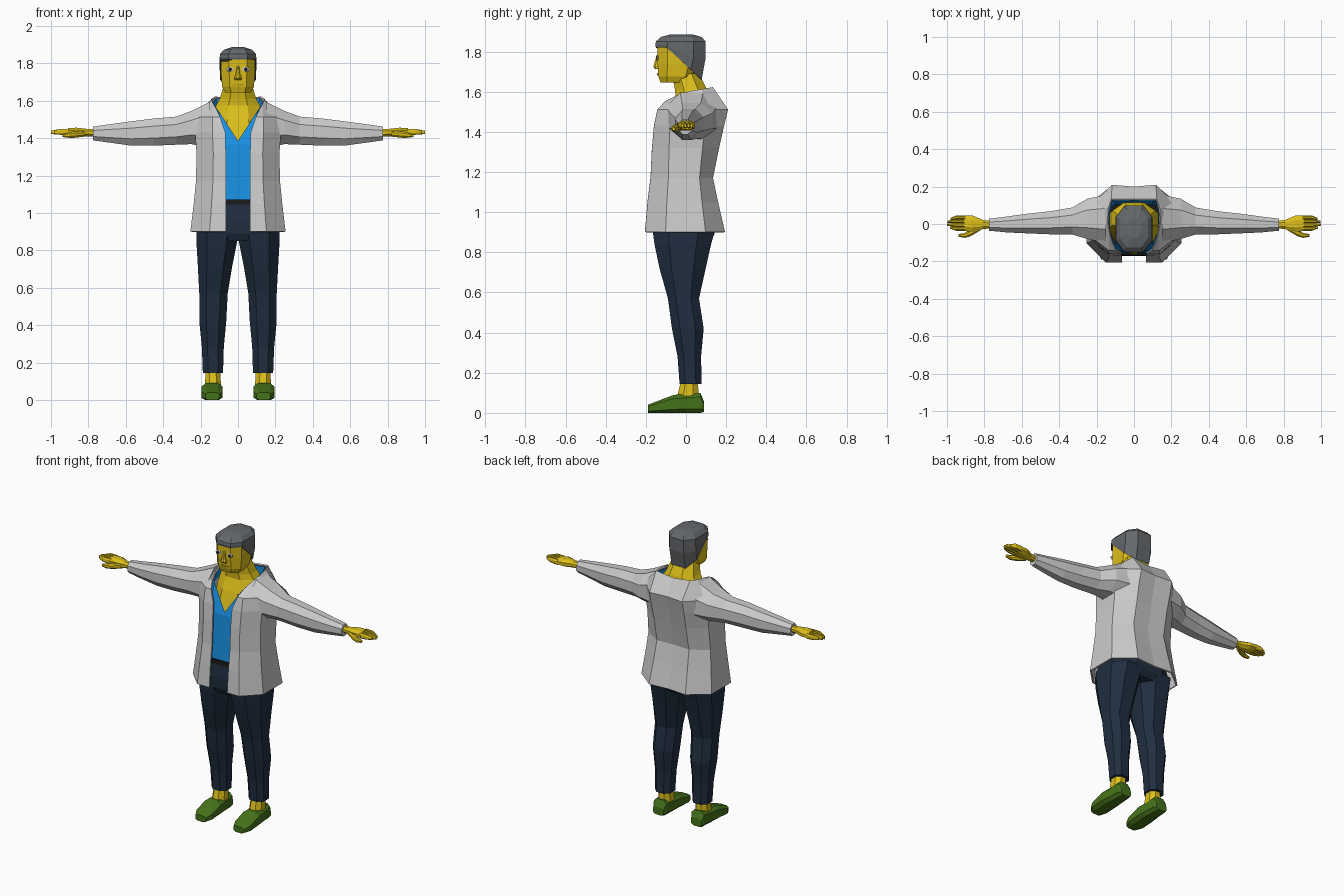
import bpy, bmesh


def mat(name, r, g, b):
    m = bpy.data.materials.new(name)
    m.diffuse_color = (r, g, b, 1)
    return m


SKIN = mat("skin_yellow", 0.72, 0.52, 0.01)
HAIR = mat("hair_grey", 0.13, 0.14, 0.15)
NAVY = mat("navy", 0.014, 0.028, 0.052)
BLUE = mat("shirt_blue", 0.01, 0.29, 0.8)
GREEN = mat("shoe_green", 0.06, 0.17, 0.01)
BLACK = mat("black", 0.01, 0.01, 0.01)
WHITE = mat("white", 0.8, 0.8, 0.8)


def ring(axis, level, u0, u1, v0, v1, c=0.28):
    """Eight-sided section: a rectangle with cut corners, across the axis."""
    du, dv = (u1 - u0) * c, (v1 - v0) * c
    uv = [(u0 + du, v0), (u1 - du, v0), (u1, v0 + dv), (u1, v1 - dv),
          (u1 - du, v1), (u0 + du, v1), (u0, v1 - dv), (u0, v0 + dv)]
    place = {"x": lambda u, v: (level, u, v),
             "y": lambda u, v: (u, level, v),
             "z": lambda u, v: (u, v, level)}[axis]
    return [place(u, v) for u, v in uv]


def loft(name, rings, material=None, closed=True, mirror=False, wall=0):
    """Skin a list of equal-length rings with flat quads."""
    bm = bmesh.new()
    rows = [[bm.verts.new(p) for p in r] for r in rings]
    n = len(rows[0])
    for a, b in zip(rows, rows[1:]):
        for i in range(n if closed else n - 1):
            j = (i + 1) % n
            bm.faces.new((a[i], a[j], b[j], b[i]))
    if closed:
        bm.faces.new(rows[0][::-1])
        bm.faces.new(rows[-1])
    bmesh.ops.recalc_face_normals(bm, faces=bm.faces)
    me = bpy.data.meshes.new(name)
    bm.to_mesh(me)
    bm.free()
    ob = bpy.data.objects.new(name, me)
    bpy.context.collection.objects.link(ob)
    if material:
        me.materials.append(material)
    if mirror:
        ob.modifiers.new("mirror", "MIRROR").use_axis[0] = True
    if wall:
        s = ob.modifiers.new("wall", "SOLIDIFY")
        s.thickness, s.offset = wall, 0
    return ob


def sections(axis, rows, c=0.28):
    return [ring(axis, *r, c) for r in rows]


def column(rows, c=0.28):
    """Sections centred on x = 0 from (z, half width, front, back)."""
    return [ring("z", z, -w, w, f, b, c) for z, w, f, b in rows]


def half_coat(z, xo, w, yf, yb):
    return [(xo, yf, z), (0.6 * w, yf, z), (w, yf * 0.5, z),
            (w, yb * 0.5, z), (0.52 * w, yb, z), (0, yb * 0.95, z)]


# open jacket, half a shell mirrored
coat = [half_coat(*r) for r in [
    (0.90, 0.065, 0.25, -0.20, 0.19),
    (1.05, 0.065, 0.232, -0.187, 0.155),
    (1.17, 0.065, 0.22, -0.172, 0.13),
    (1.32, 0.065, 0.217, -0.165, 0.16),
    (1.43, 0.068, 0.225, -0.155, 0.185),
    (1.51, 0.095, 0.222, -0.138, 0.205)]]
coat.append([(0.113, -0.10, 1.55), (0.13, -0.04, 1.58), (0.138, 0.02, 1.60),
             (0.135, 0.08, 1.61), (0.12, 0.13, 1.62), (0, 0.13, 1.605)])
loft("jacket", coat, closed=False, mirror=True, wall=0.01)

# sleeves
loft("sleeves", sections("x", [
    (0.15, -0.10, 0.155, 1.35, 1.595),
    (0.25, -0.08, 0.135, 1.368, 1.545),
    (0.33, -0.056, 0.088, 1.365, 1.515),
    (0.45, -0.055, 0.068, 1.36, 1.505),
    (0.57, -0.05, 0.055, 1.36, 1.49),
    (0.68, -0.045, 0.04, 1.375, 1.475),
    (0.775, -0.036, 0.028, 1.388, 1.462)]), mirror=True)

# shirt with a V neck
shirt = [half_coat(*r) for r in [
    (1.05, 0, 0.19, -0.155, 0.12),
    (1.20, 0, 0.188, -0.15, 0.105),
    (1.365, 0, 0.188, -0.142, 0.135)]]
shirt.append([(0, -0.137, 1.385), (0.10, -0.10, 1.54), (0.127, -0.04, 1.578),
              (0.128, 0.06, 1.60), (0.115, 0.12, 1.612), (0, 0.122, 1.60)])
loft("shirt", shirt, BLUE, closed=False, mirror=True)

# neck and upper chest
loft("neck", column([
    (1.36, 0.14, -0.125, 0.11),
    (1.50, 0.13, -0.083, 0.115),
    (1.575, 0.118, -0.052, 0.115),
    (1.61, 0.098, -0.055, 0.105),
    (1.69, 0.073, -0.07, 0.065)]), SKIN)

# head
loft("head", column([
    (1.645, 0.07, -0.127, 0.0),
    (1.675, 0.085, -0.137, 0.04),
    (1.74, 0.09, -0.142, 0.065),
    (1.83, 0.09, -0.143, 0.075),
    (1.86, 0.07, -0.12, 0.06)], 0.24), SKIN)


# hair cap whose lower edge slopes down to the nape
def hairline(y):
    return 1.82 - max(0, y + 0.095) * 0.93


edge = [(x, y, hairline(y)) for x, y, z in ring("z", 0, -0.095, 0.095, -0.15, 0.078, 0.24)]
middle = [(x, y, max(hairline(y) + 0.012, 1.77))
          for x, y, z in ring("z", 0, -0.098, 0.098, -0.153, 0.098, 0.24)]
loft("hair", [edge, middle] + column([
    (1.85, 0.096, -0.15, 0.098),
    (1.873, 0.075, -0.125, 0.078),
    (1.886, 0.035, -0.075, 0.03)], 0.24), HAIR)

# nose and mouth
loft("nose", sections("z", [
    (1.712, -0.019, 0.019, -0.152, -0.13),
    (1.722, -0.019, 0.019, -0.163, -0.13),
    (1.745, -0.011, 0.011, -0.157, -0.13),
    (1.785, -0.007, 0.007, -0.145, -0.13)]), SKIN)
loft("mouth", column([(1.682, 0.03, -0.143, -0.12),
                      (1.69, 0.03, -0.146, -0.12)]), SKIN)

# eyes
for name, r, y, m in (("eye", 0.02, -0.142, WHITE), ("pupil", 0.01, -0.148, BLACK)):
    for side in (-1, 1):
        bpy.ops.mesh.primitive_uv_sphere_add(segments=10, ring_count=6, radius=r,
                                             location=(side * 0.042, y, 1.768))
        ob = bpy.context.object
        ob.name = name
        ob.scale = (1, 0.25, 0.7 if name == "eye" else 1)
        ob.data.materials.append(m)

# hands: palm, four fingers and a thumb
loft("palms", sections("x", [
    (0.76, -0.022, 0.016, 1.41, 1.447),
    (0.81, -0.028, 0.022, 1.41, 1.45),
    (0.865, -0.043, 0.046, 1.408, 1.456),
    (0.91, -0.037, 0.046, 1.412, 1.453)]), SKIN, mirror=True)
for i, tip in enumerate((0.985, 1.0, 0.997, 0.98)):
    y, t = -0.026 + i * 0.0205, -0.018 + i * 0.015
    loft("fingers", sections("x", [
        (0.90, y - 0.0105, y + 0.0105, 1.415, 1.45),
        (0.95, y - 0.0105, y + 0.0105, 1.418, 1.449),
        (tip, t - 0.006, t + 0.006, 1.422, 1.44)]), SKIN, mirror=True)
loft("thumbs", sections("x", [
    (0.82, -0.034, -0.005, 1.408, 1.438),
    (0.875, -0.066, -0.03, 1.402, 1.436),
    (0.905, -0.074, -0.048, 1.402, 1.43),
    (0.937, -0.068, -0.054, 1.406, 1.422)]), SKIN, mirror=True)

# trousers and belt
loft("trouser_legs", sections("z", [
    (0.145, 0.08, 0.188, -0.032, 0.078),
    (0.28, 0.076, 0.193, -0.042, 0.075),
    (0.42, 0.063, 0.207, -0.07, 0.088),
    (0.57, 0.055, 0.207, -0.09, 0.065),
    (0.72, 0.03, 0.215, -0.132, 0.098),
    (0.84, 0.006, 0.222, -0.157, 0.125),
    (0.90, 0.0, 0.222, -0.165, 0.142)], 0.26), NAVY, mirror=True)
loft("trouser_hips", column([
    (0.85, 0.17, -0.145, 0.115),
    (0.89, 0.218, -0.165, 0.142),
    (0.96, 0.215, -0.17, 0.145),
    (1.05, 0.19, -0.163, 0.128)]), NAVY)
loft("belt", column([(1.045, 0.194, -0.168, 0.13),
                     (1.072, 0.194, -0.166, 0.13)]), BLACK)

# ankles and shoes
loft("ankles", sections("z", [
    (0.06, 0.09, 0.178, -0.05, 0.065),
    (0.17, 0.096, 0.172, -0.022, 0.058)]), SKIN, mirror=True)
loft("shoes", sections("y", [
    (-0.19, 0.10, 0.175, 0.0, 0.04),
    (-0.15, 0.084, 0.195, 0.0, 0.056),
    (-0.06, 0.082, 0.195, 0.0, 0.09),
    (0.0, 0.086, 0.188, 0.0, 0.092),
    (0.072, 0.092, 0.182, 0.0, 0.1),
    (0.09, 0.10, 0.174, 0.005, 0.055)], 0.2), GREEN, mirror=True)
